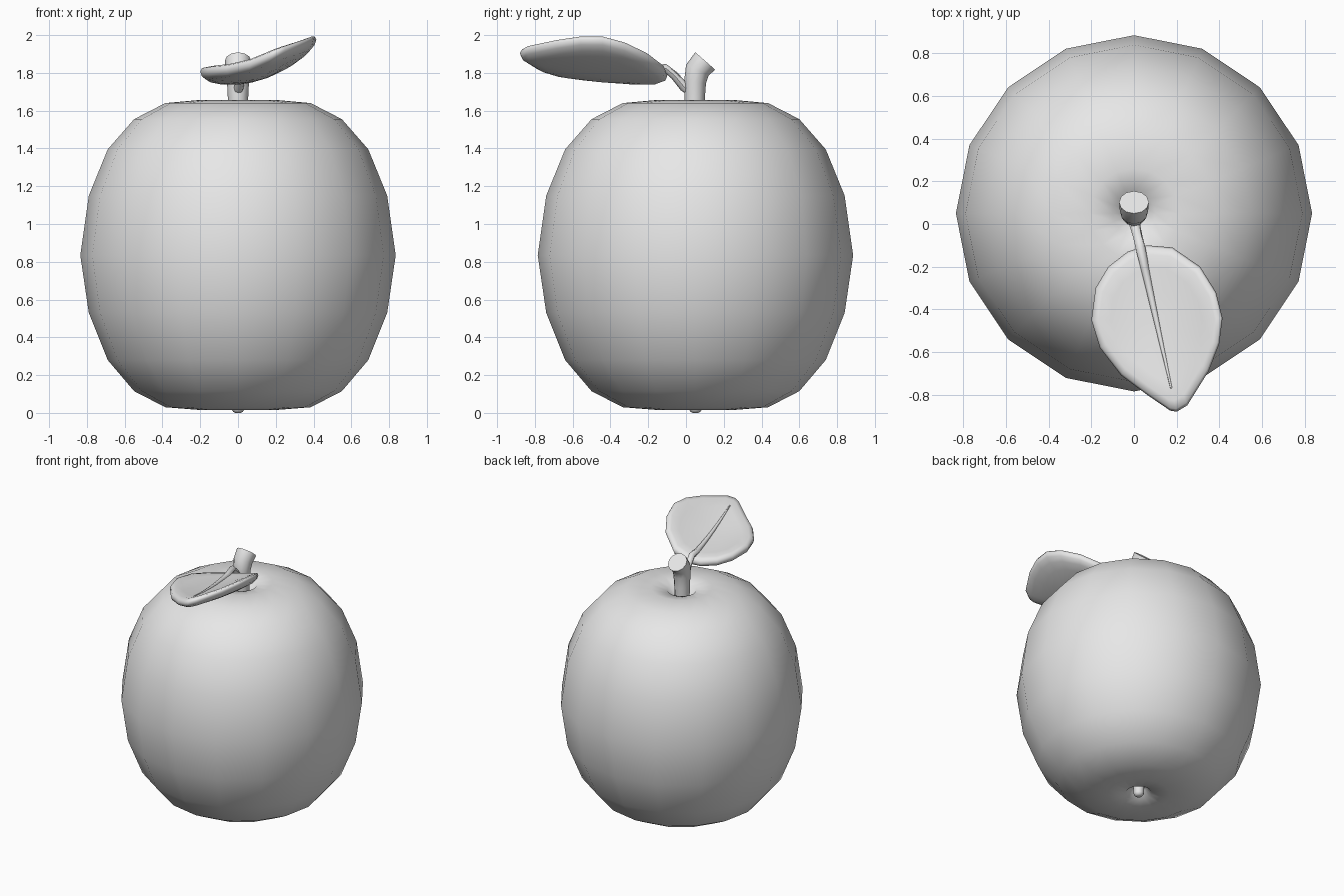
import bpy
import bmesh
import math
from mathutils import Vector

if "Cube" in bpy.data.objects:
    bpy.data.objects.remove(bpy.data.objects["Cube"], do_unlink=True)

grey = bpy.data.materials.new("plain grey")
grey.use_nodes = True
GREY = (0.8, 0.8, 0.8, 1)
grey.diffuse_color = GREY
grey.node_tree.nodes["Principled BSDF"].inputs["Base Color"].default_value = GREY


def make_part(name, rings, angle):
    """Skin a list of closed rings, cap both ends and smooth below the angle."""
    bm = bmesh.new()
    loops = [[bm.verts.new(p) for p in ring] for ring in rings]
    n = len(loops[0])
    for a, b in zip(loops, loops[1:]):
        for i in range(n):
            j = (i + 1) % n
            bm.faces.new((a[i], a[j], b[j], b[i]))
    bm.faces.new(loops[0])
    bm.faces.new(loops[-1])
    bmesh.ops.recalc_face_normals(bm, faces=bm.faces[:])
    mesh = bpy.data.meshes.new(name)
    bm.to_mesh(mesh)
    bm.free()
    mesh.materials.append(grey)
    obj = bpy.data.objects.new(name, mesh)
    bpy.context.collection.objects.link(obj)
    bpy.ops.object.select_all(action="DESELECT")
    obj.select_set(True)
    bpy.context.view_layer.objects.active = obj
    bpy.ops.object.shade_smooth_by_angle(angle=math.radians(angle))
    return obj


def tube(name, points, radii, sides=12, angle=45):
    """Round tube through the points with one radius for each point."""
    pts = [Vector(p) for p in points]
    rings = []
    for i, (p, r) in enumerate(zip(pts, radii)):
        ahead = pts[min(i + 1, len(pts) - 1)]
        tangent = (ahead - pts[max(i - 1, 0)]).normalized()
        guide = Vector((1, 0, 0))
        side = (guide - tangent * guide.dot(tangent)).normalized()
        up = tangent.cross(side)
        turns = [math.tau * k / sides for k in range(sides)]
        rings.append([p + r * (side * math.cos(t) + up * math.sin(t)) for t in turns])
    return make_part(name, rings, angle)


# Fruit body: lathed profile with a small dimple at each end
CENTRE_Y = 0.05
profile = [(0.02, 0.09), (0.055, 0.07), (0.09, 0.028), (0.21, 0.016),
           (0.385, 0.03), (0.55, 0.115), (0.69, 0.28), (0.79, 0.53),
           (0.835, 0.835), (0.79, 1.15), (0.69, 1.395), (0.55, 1.555),
           (0.385, 1.64), (0.21, 1.656), (0.1, 1.635), (0.06, 1.58), (0.02, 1.56)]
body_rings = [[(r * math.cos(math.tau * k / 16),
                CENTRE_Y + r * math.sin(math.tau * k / 16), z)
               for k in range(16)] for r, z in profile]
make_part("fruit_body", body_rings, 100)

# Blossom nub under the fruit
tube("bottom_nub", [(0, CENTRE_Y, z) for z in (0.1, 0.02, 0.006, 0)],
     (0.04, 0.035, 0.026, 0.015))

# Stem, flared and bent towards the back, with a slanted cut end
tube("stem", [(0, 0.046, 1.54), (0, 0.046, 1.67), (0, 0.048, 1.75),
              (0, 0.06, 1.815), (0, 0.102, 1.863)],
     (0.05, 0.054, 0.058, 0.066, 0.07))


def leaf_height(x, y):
    """Middle surface of the curled leaf."""
    return 1.772 + 0.09 * x + 0.89 * x * x + 0.08 * ((y + 0.1) / 0.78) ** 2


# Leaf: cushion built from shrinking copies of the outline, above and below
outline = [(0.06, -0.1), (0.18, -0.11), (0.31, -0.2), (0.385, -0.32),
           (0.415, -0.44), (0.4, -0.56), (0.35, -0.69), (0.25, -0.85),
           (0.2, -0.88), (0.17, -0.875), (0.06, -0.8), (-0.06, -0.71),
           (-0.16, -0.58), (-0.2, -0.45), (-0.18, -0.3), (-0.12, -0.2),
           (-0.03, -0.13)]
MID_X, MID_Y = 0.1, -0.45


def leaf_ring(scale, offset):
    ring = []
    for x, y in outline:
        px, py = MID_X + (x - MID_X) * scale, MID_Y + (y - MID_Y) * scale
        ring.append((px, py, leaf_height(px, py) + offset))
    return ring


steps = [(0.1, 0.036), (0.4, 0.036), (0.7, 0.036), (0.88, 0.034), (0.97, 0.022)]
leaf_rings = [leaf_ring(s, h) for s, h in steps] + [leaf_ring(1, 0)]
leaf_rings += [leaf_ring(s, -h) for s, h in reversed(steps)]
make_part("leaf", leaf_rings, 80)

# Leaf stalk running on as the middle vein
stalk = [(0, 0.03, 1.7), (0.005, -0.01, 1.725), (0.018, -0.06, 1.785), (0.03, -0.11, 1.825)]
for k in range(1, 8):
    t = k / 7
    x, y = 0.03 + 0.145 * t, -0.11 - 0.66 * t
    stalk.append((x, y, leaf_height(x, y) + 0.036))
tube("leaf_stalk", stalk, [0.026, 0.025, 0.022, 0.023] + [0.022 - 0.0025 * k for k in range(1, 8)], 8)
